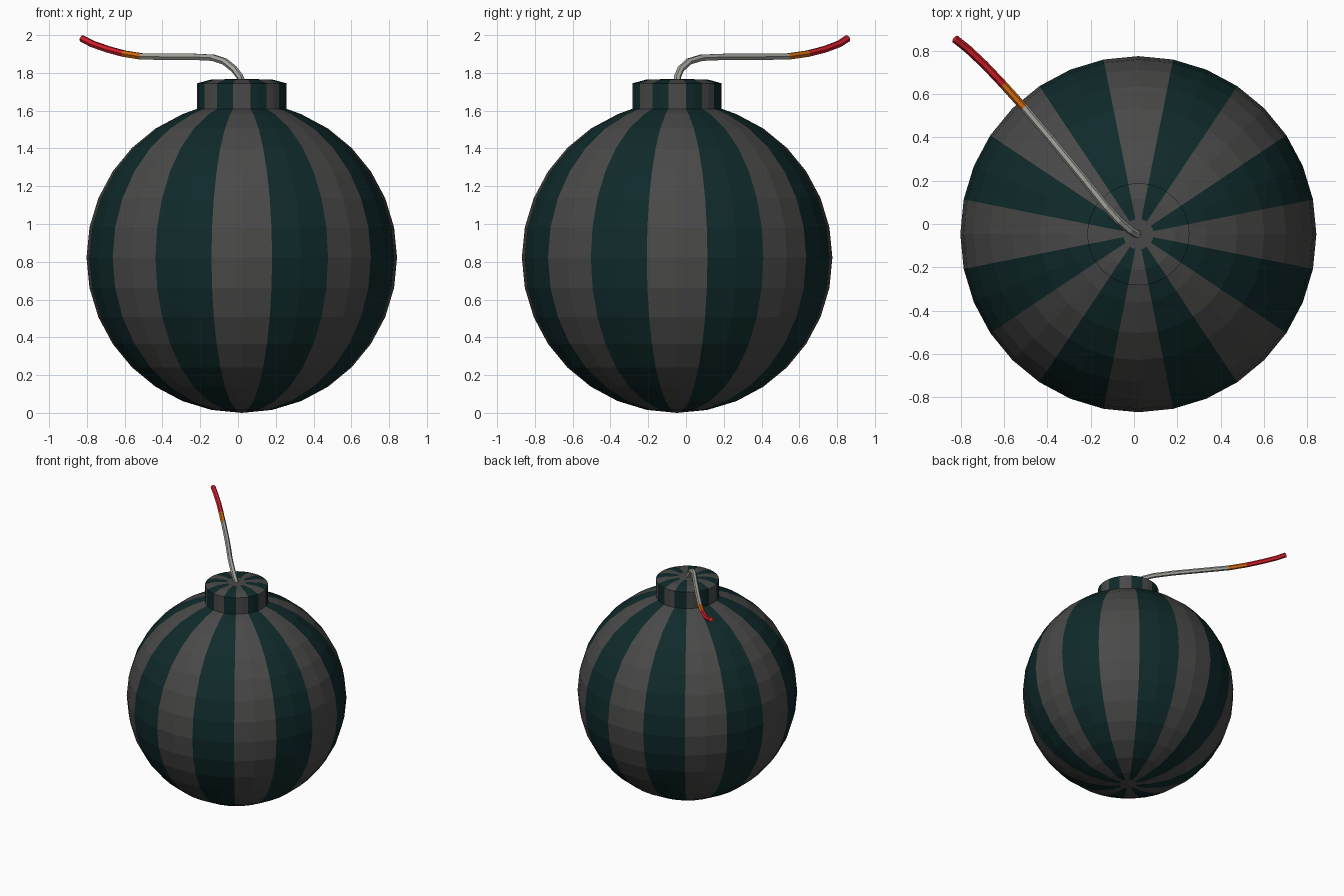
import bpy, bmesh, math
from mathutils import Vector

if "Cube" in bpy.data.objects:
    bpy.data.objects.remove(bpy.data.objects["Cube"])

CX, CY, R = 0.02, -0.047, 0.822   # body centre and radius
SEG = 32


def material(name, rgb):
    m = bpy.data.materials.new(name)
    m.diffuse_color = (*rgb, 1)
    m.use_nodes = True
    m.node_tree.nodes["Principled BSDF"].inputs["Base Color"].default_value = m.diffuse_color
    return m


grey = material("charcoal grey", (0.068, 0.067, 0.066))
green = material("dark green", (0.005, 0.023, 0.024))
cord = material("cord grey", (0.38, 0.38, 0.35))
orange = material("ember orange", (0.66, 0.15, 0.005))
red = material("hot red", (0.66, 0.014, 0.024))


def finish(name, bm, mats):
    bmesh.ops.recalc_face_normals(bm, faces=bm.faces)
    me = bpy.data.meshes.new(name)
    bm.to_mesh(me)
    bm.free()
    for m in mats:
        me.materials.append(m)
    ob = bpy.data.objects.new(name, me)
    bpy.context.collection.objects.link(ob)
    return ob


def striped_lathe(name, profile):
    """Revolve (radius, z) points; 16 alternating stripes, plain grey at the pole."""
    bm = bmesh.new()
    rings = []
    for r, z in profile:
        if r < 1e-6:
            rings.append([bm.verts.new((CX, CY, z))] * SEG)
        else:
            rings.append([bm.verts.new((CX + r * math.cos(2 * math.pi * i / SEG),
                                        CY + r * math.sin(2 * math.pi * i / SEG), z))
                          for i in range(SEG)])
    for a, b in zip(rings, rings[1:]):
        for i in range(SEG):
            j = (i + 1) % SEG
            corners = list(dict.fromkeys((a[i], a[j], b[j], b[i])))
            f = bm.faces.new(corners)
            stripe = ((i + 1) // 2) % 2
            f.material_index = stripe if len(corners) == 4 else 0
    return finish(name, bm, (grey, green))


# Striped ball: small plain disc at the bottom pole, open under the collar
step = math.pi / 16
ball = [(R * math.sin(k * step), R - R * math.cos(k * step)) for k in range(15)]
t = 0.07 / ball[1][0]
ball.insert(1, (0.07, ball[1][1] * t))
ball.append((0.236, 1.61))
striped_lathe("ball_body", ball)

# Striped collar with a slightly sloped rim
striped_lathe("collar", [(0.236, 1.60), (0.236, 1.745), (0.165, 1.764), (0.07, 1.767), (0, 1.768)])

# Fuse: six-sided tube swept along a bent path, coloured along its length
path = [Vector(p) for p in (
    (0.025, -0.047, 1.74), (0.01, -0.045, 1.78), (-0.02, -0.028, 1.82),
    (-0.07, 0.015, 1.86), (-0.13, 0.08, 1.88), (-0.23, 0.205, 1.885),
    (-0.37, 0.375, 1.885), (-0.51, 0.54, 1.887), (-0.605, 0.645, 1.902),
    (-0.69, 0.735, 1.925), (-0.77, 0.81, 1.953), (-0.827, 0.855, 1.982))]
SIDES, FR = 6, 0.019
bm = bmesh.new()
side = Vector((0.75, 0.66, 0))
rings = []
for k, p in enumerate(path):
    d = (path[min(k + 1, len(path) - 1)] - path[max(k - 1, 0)]).normalized()
    u = (side - d * side.dot(d)).normalized()
    v = d.cross(u)
    rings.append([bm.verts.new(p + FR * (u * math.cos(2 * math.pi * s / SIDES)
                                         + v * math.sin(2 * math.pi * s / SIDES)))
                  for s in range(SIDES)])
for k, (a, b) in enumerate(zip(rings, rings[1:])):
    for s in range(SIDES):
        q = (s + 1) % SIDES
        f = bm.faces.new((a[s], a[q], b[q], b[s]))
        f.material_index = 0 if k < 7 else 1 if k == 7 else 2
bm.faces.new(rings[0])
bm.faces.new(rings[-1]).material_index = 2
finish("fuse", bm, (cord, orange, red))
